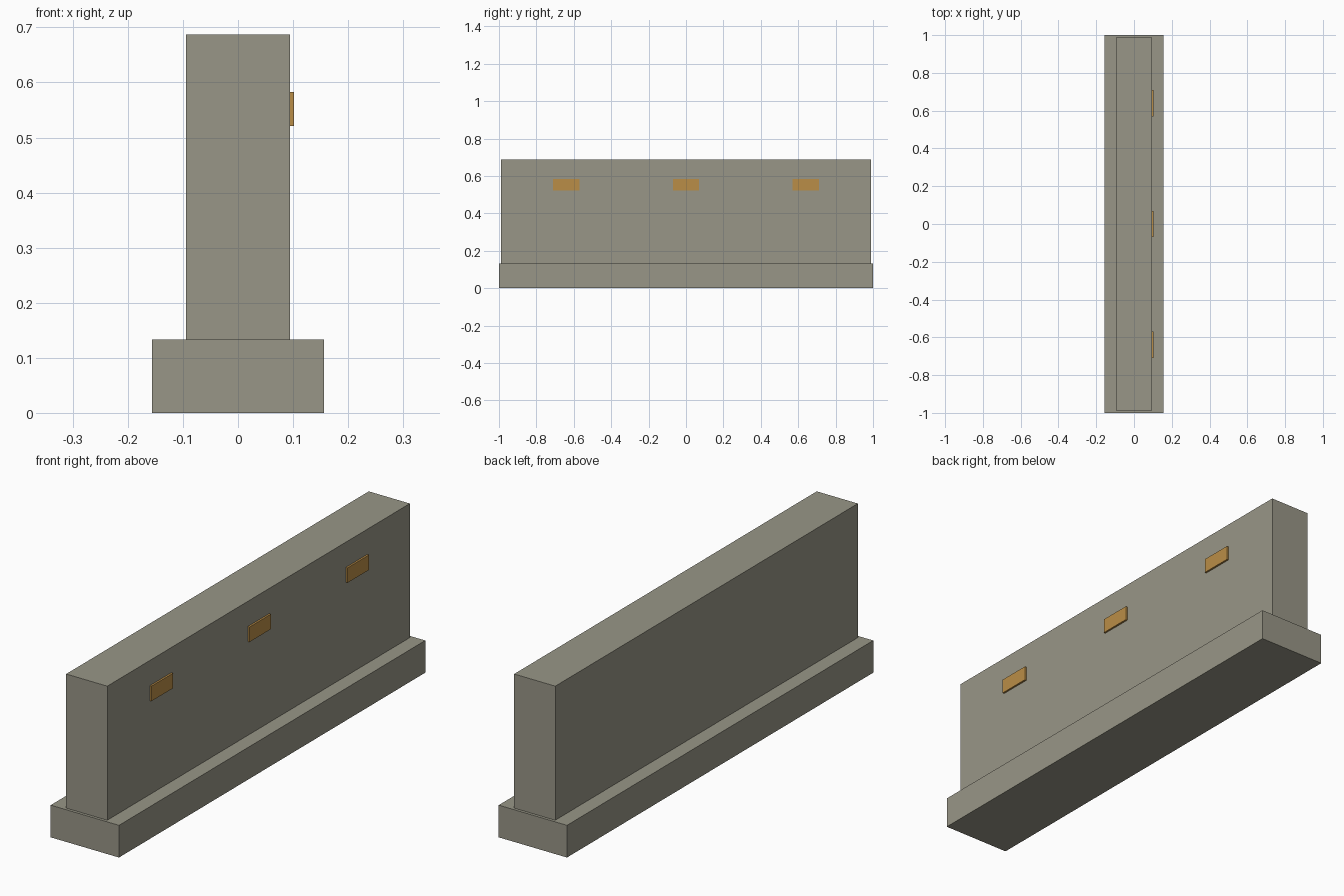
import bpy
import bmesh
from mathutils import Vector

old = bpy.data.objects.get("Cube")
if old:
    bpy.data.objects.remove(old, do_unlink=True)


def make_material(name, rgb):
    mat = bpy.data.materials.new(name)
    mat.use_nodes = True
    color = (*rgb, 1.0)
    mat.diffuse_color = color
    mat.node_tree.nodes["Principled BSDF"].inputs["Base Color"].default_value = color
    return mat


def make_box(name, low, high, mat):
    low, high = Vector(low), Vector(high)
    bm = bmesh.new()
    bmesh.ops.create_cube(bm, size=1)
    bmesh.ops.scale(bm, vec=high - low, verts=bm.verts)
    mesh = bpy.data.meshes.new(name)
    bm.to_mesh(mesh)
    bm.free()
    mesh.materials.append(mat)
    obj = bpy.data.objects.new(name, mesh)
    obj.location = (low + high) / 2
    bpy.context.collection.objects.link(obj)
    return obj


concrete = make_material("concrete grey", (0.315, 0.305, 0.242))
amber = make_material("amber reflector", (0.49, 0.268, 0.063))

BASE_TOP = 0.133
WALL_TOP = 0.687
WALL_HALF = 0.094

# Wide footing with the narrower wall standing on it
make_box("footing", (-0.156, -1, 0), (0.156, 1, BASE_TOP), concrete)
make_box("wall", (-WALL_HALF, -0.988, BASE_TOP), (WALL_HALF, 0.988, WALL_TOP), concrete)

# Three reflectors along the left side of the wall
for label, y in (("front", -0.64), ("middle", 0), ("back", 0.64)):
    make_box(label + "_reflector", (WALL_HALF - 0.002, y - 0.07, 0.521),
             (0.102, y + 0.07, 0.583), amber)
